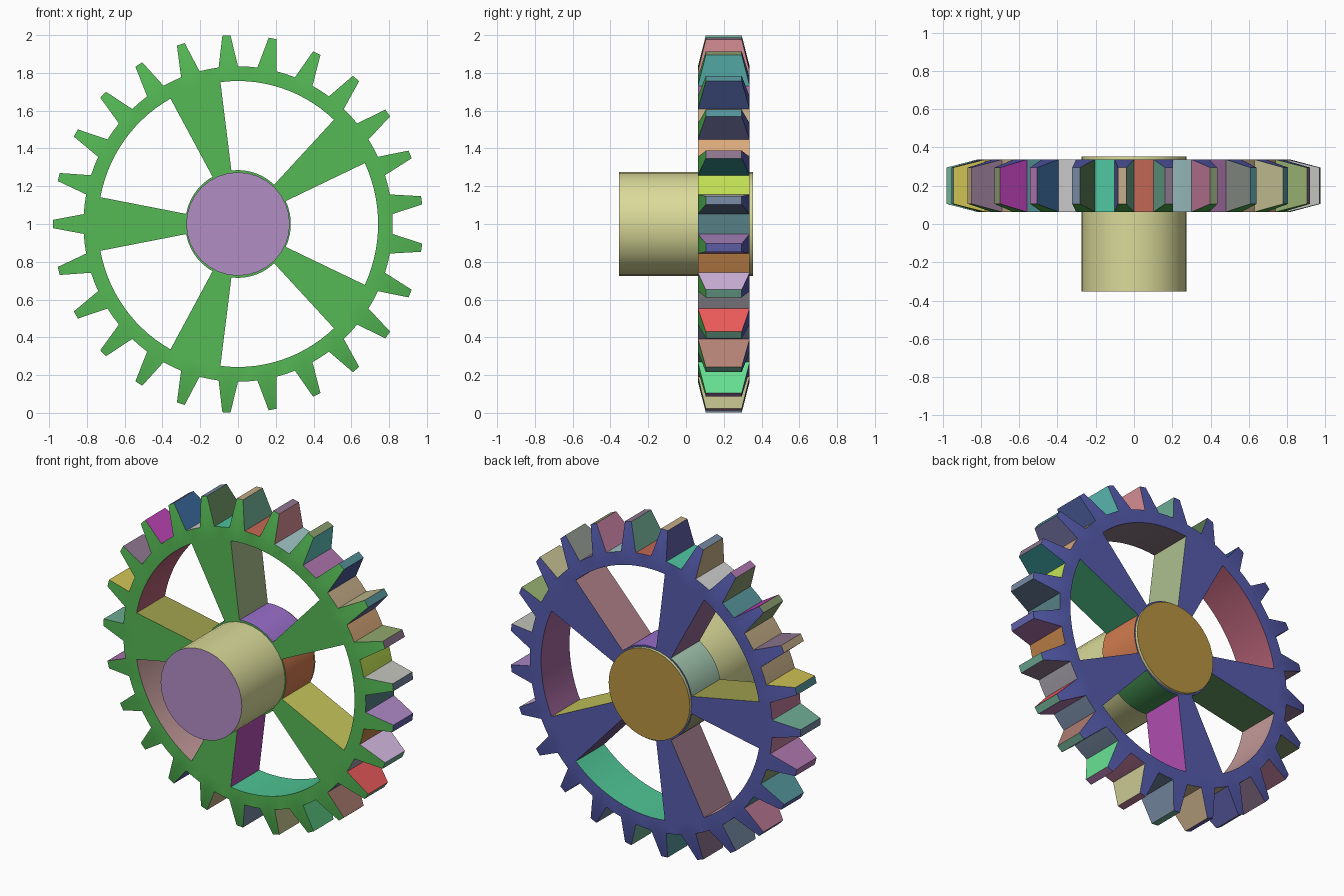
import bpy, bmesh, math, random

if "Cube" in bpy.data.objects:
    bpy.data.objects.remove(bpy.data.objects["Cube"])

random.seed(4)
TEETH, SPOKES = 25, 5
N = TEETH * 4                       # four angular steps per tooth
R = [0.262, 0.285, 0.757, 0.835, 1.0]   # bore, hub, rim inside, tooth root, tooth tip
X_SCALE = 0.98                      # wheel is slightly narrower than tall
Y_MID, HALF, TIP_HALF = 0.2, 0.137, 0.095
TIP_RATIO = 0.35                    # tooth narrowing at the tip
GAIN = 1.22                         # paint is a little brighter than it looks when lit

# Paint for each kind of wall, clockwise from the left spoke ("-" = any from the spares)
PAINT = {
    "tooth_cw": "- aaa046 735f73 963791 32557d 4b6446 - af7378 4e9b96 3c4a78 58587d "
                "2d6e6e 4b5a6e - - - - - - - - - - - -",
    "tooth_ccw": "- - - - - - - - 9b647d 6e736e 9b9673 788c5a a0a09b 8c6ea0 af96b9 "
                 "c34b4b 91695f 55b978 a5a578 - - - - - -",
    "gap": "- - - - a0a0a0 41a082 a05546 82a0a0 8c5f8c - b28a64 a0b946 48696e 9b693c "
           "828087 - - - - - - - - - -",
    "tip": " ".join("-" * TEETH),
    "spoke_cw": "828241 8c9b73 3c8c64 5a4668 826270",
    "spoke_ccw": "507850 7a587a 966e73 a0a04b 914191",
    "rim": "914f5f 6e6068 855580 41a078 a07d7d",
    "hub": "87a591 7d5aa5 aa6441 3c7846 78785a",
}
SPARES = "735f73 46787d 9b647d 6e7d5a 50508c a08c6e 5a8c78 8c5f8c 5f6e82".split()


def material(name, code):
    mat = bpy.data.materials.get(name)
    if mat is None:
        mat = bpy.data.materials.new(name)
        rgb = [min(1, int(code[k:k + 2], 16) / 255 * GAIN) for k in (0, 2, 4)]
        mat.diffuse_color = [c ** 2.2 for c in rgb] + [1]
        mat.use_nodes = True
        mat.node_tree.nodes["Principled BSDF"].inputs["Base Color"].default_value = mat.diffuse_color
    return mat


def smooth(obj, angle):
    bpy.ops.object.select_all(action='DESELECT')
    obj.select_set(True)
    bpy.context.view_layer.objects.active = obj
    bpy.ops.object.shade_smooth_by_angle(angle=math.radians(angle))


# Toothed wheel: polar cells on the front and back, walls along open borders
bm = bmesh.new()
mesh = bpy.data.meshes.new("toothed_wheel")
cache, slots = {}, {}


def slot(name, code):
    if name not in slots:
        slots[name] = len(slots)
        mesh.materials.append(material(name, code))
    return slots[name]


def signed(i, period):
    """Offset of step i from the nearest multiple of period."""
    return (i + period // 2) % period - period // 2


def vert(ring, step, side):
    key = (ring, step, side)
    if key not in cache:
        pos, half = step, HALF
        if ring == 4:
            off = signed(step, 4) if step % 4 != 2 else 2
            pos, half = step - off + off * TIP_RATIO, TIP_HALF
        a = math.pi - 2 * math.pi * pos / N
        cache[key] = bm.verts.new((X_SCALE * R[ring] * math.cos(a),
                                   Y_MID + side * half,
                                   1 + R[ring] * math.sin(a)))
    return cache[key]


def filled(ring, i):
    if ring == 1:                   # spokes
        return -3 <= signed(i, N // SPOKES) <= 2
    if ring == 3:                   # teeth
        return signed(i, 4) in (-1, 0)
    return True                     # hub ring and rim


def wall_slot(a, b):
    """Paint slot of the wall between two border corners."""
    inner, i = min(a, b)
    if a[0] == b[0]:                # arcs
        kind = ("hub", "hub", "rim", "gap", "tip")[inner]
        if {a[1], b[1]} == {0, N - 1}:
            i = N - 1
        period = 4 if inner > 2 else N // SPOKES
        index = round(i / 4) % TEETH if kind == "tip" else i // period
        if kind == "tip" and i % 4 == 3:
            index = (i + 1) // 4 % TEETH
    else:                           # tooth flanks and spoke sides
        period = 4 if inner == 3 else N // SPOKES
        kind = ("tooth" if inner == 3 else "spoke") + ("_cw" if signed(i, period) > 0 else "_ccw")
        index = (i - signed(i, period)) // period % (N // period)
    code = PAINT[kind].split()[index]
    if code == "-":
        code = random.Random(kind + str(index)).choice(SPARES)
    return slot("paint_" + code, code)


border = {}
for ring in range(4):
    for i in range(N):
        if not filled(ring, i):
            continue
        j = (i + 1) % N
        corners = [(ring, i), (ring + 1, i), (ring + 1, j), (ring, j)]
        for side in (-1, 1):
            face = bm.faces.new([vert(r, s, side) for r, s in corners])
            face.material_index = slot("front", "469646") if side < 0 else slot("back", "464b8c")
        for a, b in zip(corners, corners[1:] + corners[:1]):
            key = frozenset((a, b))
            if key in border:
                del border[key]
            else:
                border[key] = (a, b)
for a, b in border.values():
    face = bm.faces.new([vert(*a, -1), vert(*b, -1), vert(*b, 1), vert(*a, 1)])
    face.material_index = wall_slot(a, b)
bmesh.ops.recalc_face_normals(bm, faces=bm.faces)
bm.to_mesh(mesh)
bm.free()
wheel = bpy.data.objects.new("toothed_wheel", mesh)
bpy.context.collection.objects.link(wheel)
smooth(wheel, 25)

# Axle through the hub, with differently painted ends
bpy.ops.mesh.primitive_cylinder_add(vertices=32, radius=0.274, depth=0.708,
                                    location=(0, 0, 1), rotation=(math.pi / 2, 0, 0))
axle = bpy.context.object
axle.name = "axle"
for name, code in (("axle_side", "b2b27d"), ("axle_front", "9173a0"), ("axle_back", "967837")):
    axle.data.materials.append(material(name, code))
for face in axle.data.polygons:
    if abs(face.normal.z) > 0.5:
        face.material_index = 1 if face.normal.z > 0 else 2
smooth(axle, 30)
